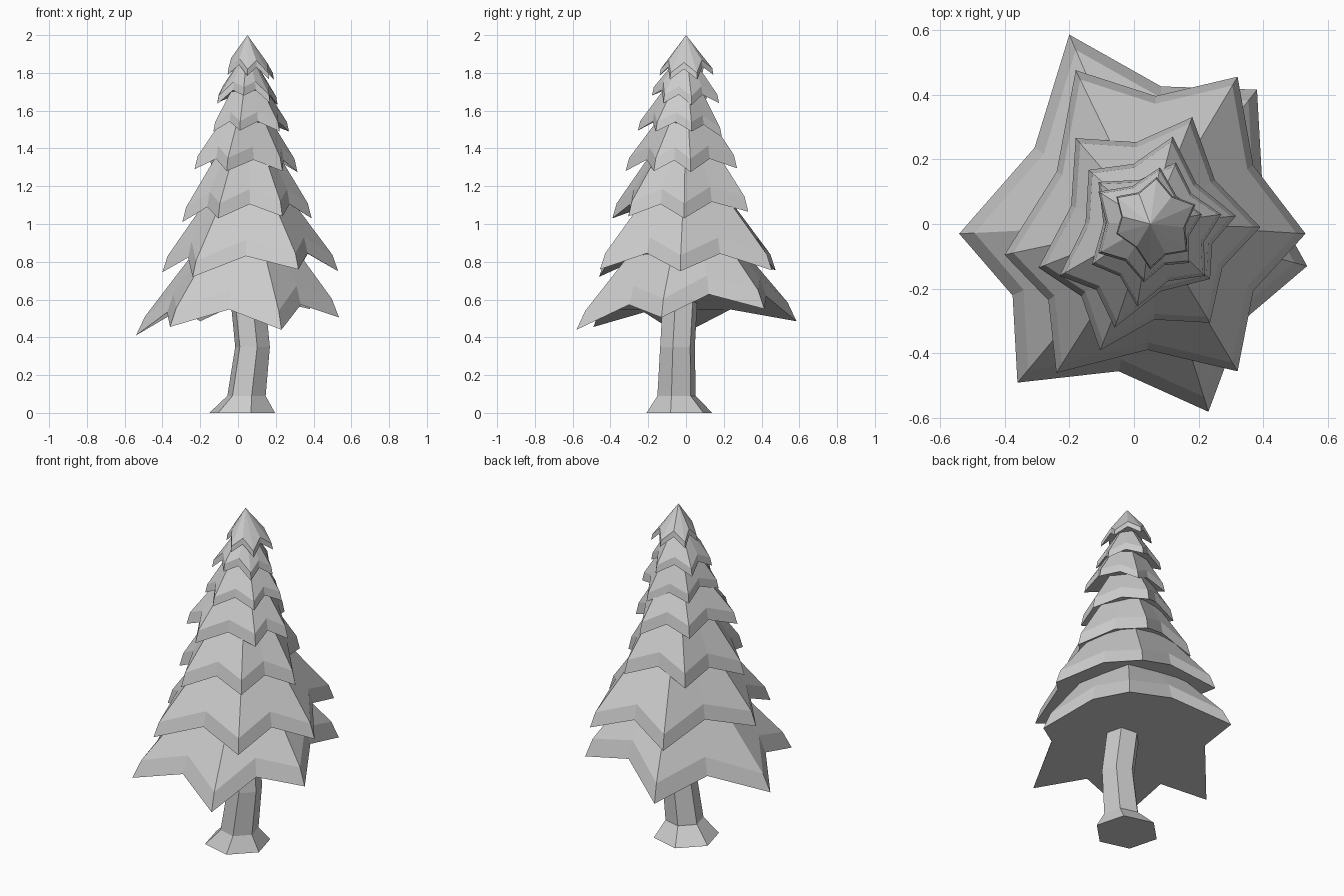
import bpy, bmesh, math

if "Cube" in bpy.data.objects:
    bpy.data.objects.remove(bpy.data.objects["Cube"])


def finish(bm, name):
    bmesh.ops.recalc_face_normals(bm, faces=bm.faces[:])
    me = bpy.data.meshes.new(name)
    bm.to_mesh(me)
    bm.free()
    ob = bpy.data.objects.new(name, me)
    bpy.context.collection.objects.link(ob)


def bridge(bm, a, b):
    n = len(a)
    for i in range(n):
        bm.faces.new((a[i], a[(i + 1) % n], b[(i + 1) % n], b[i]))


def fan(bm, ring, point):
    c = bm.verts.new(point)
    for i in range(len(ring)):
        bm.faces.new((ring[i], ring[(i + 1) % len(ring)], c))


def tier(name, tips, heights, rise, inset, lip, apex, cut):
    """Six-pointed drooping skirt: tips and raised valleys, a steep lip, then a cone."""
    cx, cy = 0.05, 0.0
    star = []
    for i, (x, y) in enumerate(tips):
        j = (i + 1) % len(tips)
        x2, y2 = tips[j]
        star.append((x, y, heights[i]))
        mx, my = (x + x2) / 2, (y + y2) / 2
        star.append((cx + (mx - cx) * 0.85, cy + (my - cy) * 0.85,
                     (heights[i] + heights[j]) / 2 + rise))
    bend = [(cx + (x - cx) * inset, cy + (y - cy) * inset, h + lip) for x, y, h in star]
    bm = bmesh.new()
    edge = [bm.verts.new(p) for p in star]
    inner = [bm.verts.new(p) for p in bend]
    bridge(bm, edge, inner)
    bm.faces.new(edge)
    if cut < 1:
        top = [bm.verts.new((x + (cx - x) * cut, y + (cy - y) * cut, h + (apex - h) * cut))
               for x, y, h in bend]
        bridge(bm, inner, top)
        inner = top
        apex = sum(v.co.z for v in top) / len(top)
    fan(bm, inner, (cx, cy, apex))
    finish(bm, name)


# Foliage tiers, bottom to top
tier("foliage_1", [(-.20, .585), (-.54, -.03), (-.36, -.49), (.23, -.58), (.535, -.13), (.38, .415)],
     [.485, .41, .455, .44, .505, .55], .10, .92, .10, 1.22, .6)
tier("foliage_2", [(-.18, .475), (-.40, -.095), (-.24, -.46), (.32, -.455), (.53, -.03), (.32, .455)],
     [.755, .745, .72, .76, .75, .755], .09, .94, .085, 1.44, .6)
tier("foliage_3", [(-.18, .265), (-.295, -.135), (-.105, -.39), (.235, -.305), (.39, -.01), (.18, .33)],
     [1.05, 1.01, 1.03, 1.04, 1.03, 1.065], .07, .94, .08, 1.64, .6)
tier("foliage_4", [(-.14, .167), (-.23, -.16), (-.06, -.32), (.235, -.17), (.315, .025), (.12, .27)],
     [1.30, 1.29, 1.28, 1.28, 1.275, 1.295], .06, .94, .07, 1.75, .6)
tier("foliage_5", [(-.11, .13), (-.13, -.125), (.01, -.255), (.22, -.16), (.27, .03), (.13, .19)],
     [1.49, 1.49, 1.495, 1.49, 1.49, 1.46], .05, .95, .05, 1.87, .6)
tier("foliage_6", [(-.11, .10), (-.11, -.09), (.03, -.18), (.17, -.12), (.21, .03), (.08, .175)],
     [1.64, 1.635, 1.68, 1.64, 1.63, 1.64], .05, .95, .045, 1.93, .6)
tier("foliage_7", [(-.055, .085), (-.055, -.03), (.05, -.14), (.165, -.085), (.19, .06), (.07, .145)],
     [1.79, 1.79, 1.785, 1.765, 1.765, 1.79], .055, .96, .035, 2.0, 1)

# Bent six-sided trunk with a flared foot
bm = bmesh.new()
rings = []
for cx, cy, r, z in [(.022, -.035, .18, 0), (.045, -.05, .105, .09),
                     (.077, -.045, .095, .35), (.05, -.03, .095, .62)]:
    rings.append([bm.verts.new((cx + r * math.cos(math.radians(45 + 60 * i)),
                                cy + r * math.sin(math.radians(45 + 60 * i)), z))
                  for i in range(6)])
for a, b in zip(rings, rings[1:]):
    bridge(bm, a, b)
bm.faces.new(rings[0])
bm.faces.new(rings[-1])
finish(bm, "trunk")
